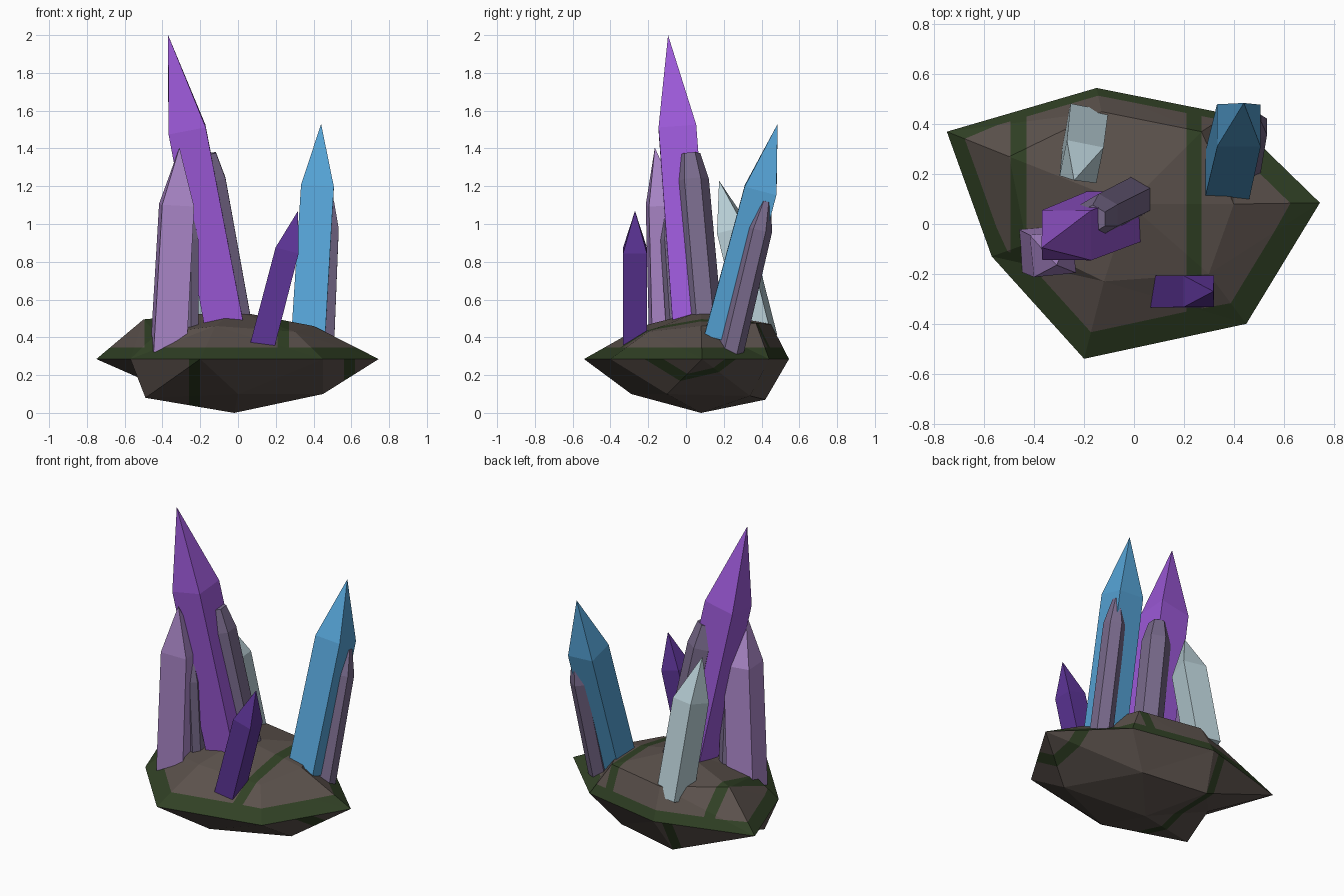
import bpy, bmesh
from math import pi, cos, sin, atan2
from mathutils import Vector

cube = bpy.data.objects.get("Cube")
if cube:
    bpy.data.objects.remove(cube, do_unlink=True)


def material(name, rgb):
    m = bpy.data.materials.new(name)
    m.use_nodes = True
    m.diffuse_color = (*rgb, 1)
    m.node_tree.nodes["Principled BSDF"].inputs["Base Color"].default_value = (*rgb, 1)
    return m


brown = material("brown rock", (0.105, 0.083, 0.072))
moss = material("green moss", (0.03, 0.052, 0.018))
violet = material("violet", (0.33, 0.10, 0.68))
lavender = material("lavender", (0.42, 0.25, 0.60))
indigo = material("dark purple", (0.11, 0.035, 0.31))
blue = material("blue", (0.09, 0.36, 0.66))
pale = material("pale ice", (0.48, 0.62, 0.67))
mauve = material("grey mauve", (0.19, 0.145, 0.26))


def finish(name, bm, mats):
    bmesh.ops.recalc_face_normals(bm, faces=bm.faces[:])
    me = bpy.data.meshes.new(name)
    bm.to_mesh(me)
    bm.free()
    for m in mats:
        me.materials.append(m)
    ob = bpy.data.objects.new(name, me)
    bpy.context.collection.objects.link(ob)
    return ob


# Rock: faceted cap and underside stitched to one rim
RIM = 0.285
rim = [(.745, .085, RIM), (.38, .44, RIM), (-.15, .545, RIM), (-.75, .37, RIM),
       (-.57, -.13, RIM), (-.2, -.54, RIM), (.45, -.40, RIM)]
cap = [(.40, .08, .46), (.27, .37, .475), (-.13, .45, .47), (-.5, .27, .495),
       (-.43, -.08, .42), (-.12, -.23, .46), (.3, -.2, .43)]
under = [(.45, -.10, .10), (.22, .34, .09), (-.2, .42, .07), (-.42, .17, .14),
         (-.49, -.10, .08), (0, -.29, .10)]


def by_angle(points):
    pts = sorted(points, key=lambda p: atan2(p[1] - .08, p[0]) % (2 * pi))
    angles = [atan2(p[1] - .08, p[0]) % (2 * pi) for p in pts]
    return pts + pts[:1], angles + [angles[0] + 2 * pi]


def stitch(bm, verts, outer, inner):
    (a, aa), (b, ba) = by_angle(outer), by_angle(inner)
    i = j = 0
    n, m = len(outer), len(inner)
    while i < n or j < m:
        if j == m or (i < n and aa[i] + aa[i + 1] < ba[j] + ba[j + 1]):
            tri = (a[i], a[i + 1], b[j])
            i += 1
        else:
            tri = (b[j], b[j + 1], a[i])
            j += 1
        bm.faces.new([verts[p] for p in tri])


bm = bmesh.new()
top, bottom = (-.02, .08, .54), (-.02, .08, 0)
verts = {p: bm.verts.new(p) for p in rim + cap + under + [top, bottom]}
for ring, pole in ((cap, top), (under, bottom)):
    stitch(bm, verts, rim, ring)
    loop = by_angle(ring)[0]
    for p, q in zip(loop, loop[1:]):
        bm.faces.new((verts[p], verts[q], verts[pole]))

# Moss: a band above the rim and straight strips across the rock
TOP_STRIPS = ((-.495, -.43), (.21, .27))
UNDER_STRIPS = ((-.26, -.20), (.56, .62))
MOSS_TOP = .345


def cut(faces, co, no):
    edges = {e for f in faces for e in f.edges}
    vs = {v for f in faces for v in f.verts}
    bmesh.ops.bisect_plane(bm, geom=list(vs) + list(edges) + faces,
                           plane_co=co, plane_no=no, dist=1e-5)


def half(above):
    return [f for f in bm.faces if (f.calc_center_median().z > RIM) == above]


cut(bm.faces[:], (0, 0, MOSS_TOP), (0, 0, 1))
for above, strips in ((True, TOP_STRIPS), (False, UNDER_STRIPS)):
    for strip in strips:
        for x in strip:
            cut(half(above), (x, 0, 0), (1, 0, 0))
for f in bm.faces:
    c = f.calc_center_median()
    above = c.z > RIM
    strips = TOP_STRIPS if above else UNDER_STRIPS
    on_strip = any(lo < c.x < hi for lo, hi in strips)
    f.material_index = int(on_strip or (above and c.z < MOSS_TOP))
finish("rock_base", bm, [brown, moss])


# Crystals: leaning prism with a pointed or blunt tip
def crystal(name, mat, base, shoulder, tip, half_width, sides=4, blunt=0, turn=0.0):
    base, shoulder, tip = Vector(base), Vector(shoulder), Vector(tip)
    axis = (shoulder - base).normalized()
    lean = Vector((0, 0, 1)).rotation_difference(axis)
    radius = half_width / cos(pi / sides)
    bm = bmesh.new()

    def ring(center, r):
        angles = [turn + pi / sides + 2 * pi * k / sides for k in range(sides)]
        return [bm.verts.new(center + lean @ Vector((r * cos(t), r * sin(t), 0)))
                for t in angles]

    rings = [ring(base - axis * .06, radius * 1.03), ring(shoulder, radius)]
    if blunt:
        rings.append(ring(tip, radius * blunt))
        bm.faces.new(rings[-1])
    else:
        point = bm.verts.new(tip)
        for k in range(sides):
            bm.faces.new((rings[1][k], rings[1][(k + 1) % sides], point))
    bm.faces.new(rings[0])
    for lo, hi in zip(rings, rings[1:]):
        for k in range(sides):
            n = (k + 1) % sides
            bm.faces.new((lo[k], lo[n], hi[n], hi[k]))
    finish(name, bm, [mat])


crystal("tall_violet_crystal", violet, (-.08, .03, .5), (-.27, -.045, 1.5),
        (-.37, -.095, 2), .1)
crystal("lavender_crystal", lavender, (-.365, -.10, .38), (-.325, -.12, 1.1),
        (-.31, -.165, 1.405), .085, turn=.1)
crystal("short_purple_crystal", indigo, (.14, -.27, .40), (.26, -.27, .86),
        (.318, -.27, 1.07), .063)
crystal("blue_crystal", blue, (.375, .2, .45), (.42, .395, 1.18),
        (.44, .485, 1.53), .087)
crystal("pale_crystal", pale, (-.195, .38, .45), (-.21, .25, .97),
        (-.24, .175, 1.23), .075, turn=-.2)
crystal("grey_crystal_centre", mauve, (-.01, .10, .5), (-.14, .035, 1.23),
        (-.165, .02, 1.37), .075, sides=6, blunt=.65)
crystal("grey_crystal_side", mauve, (.45, .25, .38), (.475, .39, .97),
        (.485, .425, 1.12), .058, sides=6, blunt=.4)
crystal("grey_crystal_small", mauve, (-.25, -.06, .48), (-.25, -.09, .92),
        (-.25, -.10, 1.03), .04, sides=6, blunt=.4)
